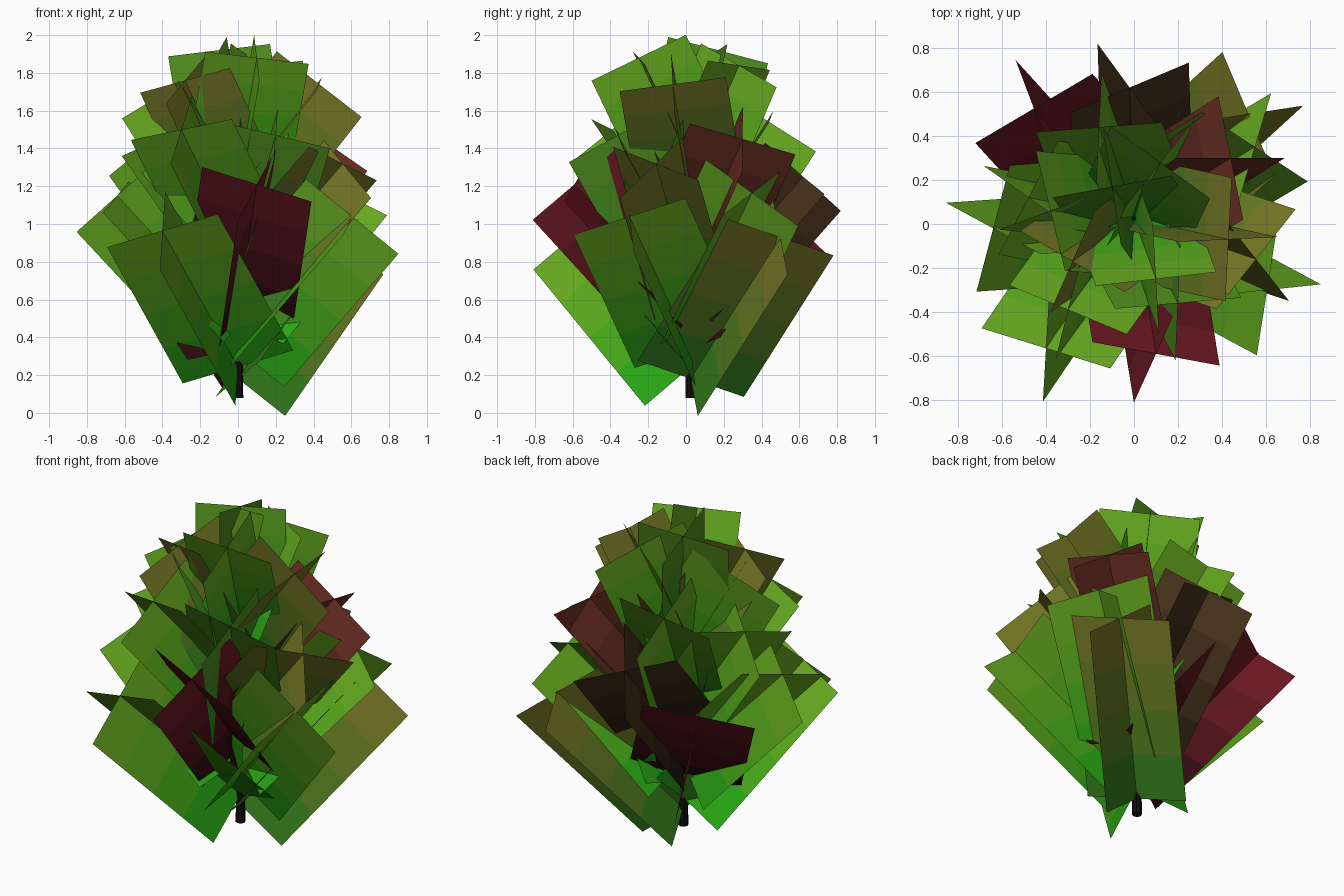
import bpy, math
from mathutils import Vector

if "Cube" in bpy.data.objects:
    bpy.data.objects.remove(bpy.data.objects["Cube"])

# Gradient palettes: (inner colour, outer colour)
PALETTES = {
    "green": ((0.004, 0.38, 0.006), (0.15, 0.40, 0.015)),
    "dark_green": ((0.005, 0.26, 0.010), (0.09, 0.27, 0.012)),
    "olive": ((0.012, 0.20, 0.010), (0.20, 0.18, 0.02)),
    "red": ((0.012, 0.002, 0.003), (0.17, 0.010, 0.018)),
    "russet": ((0.025, 0.006, 0.004), (0.16, 0.030, 0.018)),
    "brown": ((0.010, 0.006, 0.003), (0.07, 0.035, 0.012)),
}
STRIPS = 4
TRUNK_Y = 0.025


def material(name, rgb):
    mat = bpy.data.materials.new(name)
    mat.diffuse_color = (*rgb, 1)
    mat.use_nodes = True
    mat.node_tree.nodes["Principled BSDF"].inputs["Base Color"].default_value = mat.diffuse_color
    return mat


SHADES = {}
for pname, (inner, outer) in PALETTES.items():
    a, b = Vector(inner), Vector(outer)
    SHADES[pname] = [material(f"{pname}_{i}", a.lerp(b, (i + 0.5) / STRIPS))
                     for i in range(STRIPS)]


# A branch of foliage: two crossed rectangles running out from the trunk
def leaf_cluster(name, tip, roll, palette):
    tip = Vector(tip)
    out = Vector((tip.x, tip.y - TRUNK_Y))
    length = 1.02 - 0.4 * (tip.z - 0.95)
    half = 0.205 + 0.112 * length
    root = Vector((0, TRUNK_Y, tip.z - math.sqrt(length ** 2 - out.length ** 2)))
    axis = (tip - root).normalized()
    az = math.atan2(out.y, out.x)
    flat = Vector((-math.sin(az), math.cos(az), 0))
    lift = axis.cross(flat)
    verts, faces, shade = [], [], []
    for turn in (0, 90):
        r = math.radians(roll + turn)
        side = (flat * math.cos(r) + lift * math.sin(r)) * half
        start = len(verts)
        for i in range(STRIPS + 1):
            mid = root.lerp(tip, i / STRIPS)
            verts += [mid - side, mid + side]
        for i in range(STRIPS):
            k = start + 2 * i
            faces.append((k, k + 1, k + 3, k + 2))
            shade.append(i)
    mesh = bpy.data.meshes.new(name)
    mesh.from_pydata(verts, [], faces)
    for mat in SHADES[palette]:
        mesh.materials.append(mat)
    for poly, i in zip(mesh.polygons, shade):
        poly.material_index = i
    bpy.context.collection.objects.link(bpy.data.objects.new(name, mesh))


# Tip centre, roll in degrees, palette
lower = [
    ((-0.40, -0.565, 0.965), 23, "green"),
    ((0.605, -0.30, 1.04), 26, "green"),
    ((0.52, 0.50, 0.93), -26, "olive"),
    ((-0.455, 0.525, 1.05), -16, "red"),
    ((-0.64, -0.02, 1.15), -25, "green"),
    ((0.10, -0.59, 1.21), -26, "red"),
    ((0.55, 0.35, 1.165), 34, "green"),
    ((-0.02, 0.62, 1.25), 27, "brown"),
]
middle = [
    ((0.555, -0.16, 1.32), -26, "olive"),
    ((-0.48, 0.12, 1.42), -20, "green"),
    ((0.44, 0.30, 1.45), -26, "russet"),
    ((-0.30, -0.39, 1.50), 17, "green"),
    ((0.20, -0.36, 1.47), -26, "dark_green"),
    ((-0.16, 0.44, 1.54), -20, "green"),
]
upper = [
    ((-0.38, 0.06, 1.70), 22, "green"),
    ((0.43, -0.07, 1.74), 12, "olive"),
    ((-0.28, -0.17, 1.76), 28, "olive"),
    ((0.10, -0.25, 1.88), -15, "green"),
    ((0.12, 0.28, 1.84), -12, "green"),
    ((-0.10, 0.17, 1.92), -25, "dark_green"),
]
for layer, group in (("lower", lower), ("middle", middle), ("upper", upper)):
    for n, (tip, roll, palette) in enumerate(group):
        leaf_cluster(f"{layer}_leaves_{n + 1}", tip, roll, palette)

# Thin tapering trunk
bpy.ops.mesh.primitive_cone_add(vertices=8, radius1=0.028, radius2=0.008,
                                depth=1.42, location=(0, TRUNK_Y, 0.79))
trunk = bpy.context.object
trunk.name = "trunk"
trunk.data.materials.append(material("bark", (0.006, 0.004, 0.004)))
